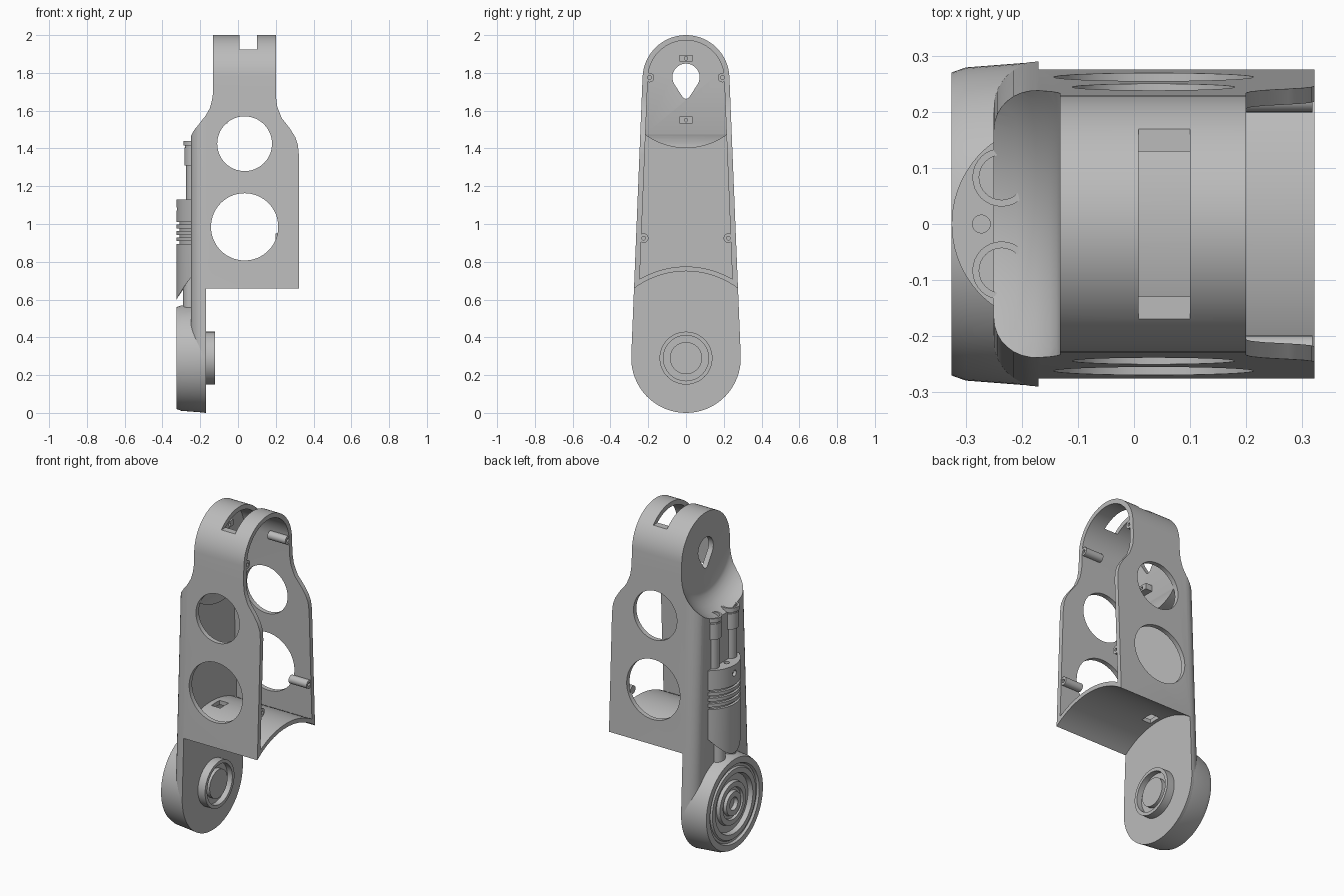
import bpy, bmesh
from math import sin, cos, pi, asin, radians

cube = bpy.data.objects.get("Cube")
if cube:
    bpy.data.objects.remove(cube)

grey = bpy.data.materials.new("grey_plastic")
grey.use_nodes = True
grey.diffuse_color = (0.5, 0.5, 0.5, 1)
grey.node_tree.nodes["Principled BSDF"].inputs["Base Color"].default_value = (0.5, 0.5, 0.5, 1)

KNEE, HIP = 0.29, 1.77      # heights of the lower and upper joint axes


def loft(name, rings):
    """Skin matching rings of points and cap both ends."""
    bm = bmesh.new()
    loops = [[bm.verts.new(p) for p in ring] for ring in rings]
    n = len(loops[0])
    for a, b in zip(loops, loops[1:]):
        for i in range(n):
            j = (i + 1) % n
            bm.faces.new((a[i], a[j], b[j], b[i]))
    bm.faces.new(loops[0])
    bm.faces.new(loops[-1])
    bmesh.ops.recalc_face_normals(bm, faces=bm.faces)
    mesh = bpy.data.meshes.new(name)
    bm.to_mesh(mesh)
    bm.free()
    mesh.materials.append(grey)
    obj = bpy.data.objects.new(name, mesh)
    bpy.context.collection.objects.link(obj)
    return obj


def lathe(name, axis, profile, centre, n=48):
    """Turn (height, radius) pairs about a line parallel to an axis."""
    rings = []
    for h, r in profile:
        ring = []
        for i in range(n):
            t = 2 * pi * i / n
            p = [centre[0] + r * cos(t), centre[1] + r * sin(t)]
            p.insert(axis, h)
            ring.append(p)
        rings.append(ring)
    return loft(name, rings)


def cylinder(name, axis, h0, h1, r, centre, n=48):
    return lathe(name, axis, [(h0, r), (h1, r)], centre, n)


def box(name, x, y, z):
    return loft(name, [[(h, y[0], z[0]), (h, y[1], z[0]), (h, y[1], z[1]), (h, y[0], z[1])] for h in x])


def capsule(x, rb, zb, rt, zt, n=32):
    """Outline of two circles of different size joined by tangents."""
    a = asin((rb - rt) / (zt - zb))
    ring = []
    for i in range(n + 1):
        t = a + (pi - 2 * a) * i / n
        ring.append((x, rt * cos(t), zt + rt * sin(t)))
    for i in range(n + 1):
        t = pi - a + (pi + 2 * a) * i / n
        ring.append((x, rb * cos(t), zb + rb * sin(t)))
    return ring


def leg_outline(x, inset=0):
    return capsule(x, 0.29 - inset, KNEE, 0.23 - inset, HIP)


def cut(obj, *cutters):
    bpy.context.view_layer.objects.active = obj
    for c in cutters:
        c.hide_render = True
        mod = obj.modifiers.new("cut", 'BOOLEAN')
        mod.operation = 'DIFFERENCE'
        mod.solver = 'EXACT'
        mod.object = c
        bpy.ops.object.modifier_apply(modifier=mod.name)
        bpy.data.objects.remove(c)


# Leg housing with a rounded outer edge
edge = [i * pi / 16 for i in range(9)]
rings = [leg_outline(-0.25 + 0.08 * (1 - cos(t)), 0.075 * (1 - sin(t))) for t in edge]
housing = loft("leg_housing", rings + [leg_outline(0.322)])

# Hollow interior, kept clear of the hip dish and the arched floor
cavity = loft("cavity", [leg_outline(-0.18, 0.028), leg_outline(0.6, 0.028)])
cut(cavity,
    cylinder("hip_step", 0, -0.5, -0.10, 0.368, (0, HIP), 96),
    cylinder("floor_arch", 0, -0.7, 0.9, 0.485, (0, KNEE), 96))

# Dished hip face and S-shaped shoulder on the open side
dish = lathe("hip_dish", 0, [(-0.5, 0.355), (-0.25, 0.355), (-0.21, 0.337), (-0.175, 0.312),
                             (-0.15, 0.285), (-0.138, 0.262), (-0.132, 0.245)], (0, HIP), 96)
shoulder_line = [(0.2, 2.1), (0.2, 1.68), (0.208, 1.62), (0.232, 1.56), (0.275, 1.505),
                 (0.303, 1.46), (0.317, 1.42), (0.322, 1.37), (0.5, 1.37), (0.5, 2.1)]
shoulder = loft("shoulder_cut", [[(x, y, z) for x, z in shoulder_line] for y in (-0.5, 0.5)])

cut(housing, cavity, dish, shoulder,
    cylinder("knee_clearance", 0, -0.17, 0.9, 0.46, (0, KNEE), 96),
    cylinder("upper_hole", 1, -0.5, 0.5, 0.145, (0.035, 1.425), 64),
    cylinder("lower_hole", 1, -0.5, 0.5, 0.178, (0.035, 0.985), 64),
    box("top_slot", (0.008, 0.10), (-0.172, 0.172), (1.925, 2.2)),
    box("floor_slot", (-0.15, -0.09), (-0.04, 0.04), (0.70, 0.82)),
    loft("hip_keyhole", [capsule(x, 0.022, 1.685, 0.072, 1.777) for x in (-0.5, 0.2)]))

# Screw posts near the open edge
for side, label in ((-1, "right"), (1, "left")):
    for y, z, x in ((0.193, 1.775, 0.198), (0.224, 0.925, 0.318)):
        lathe(label + "_screw_post", 0, [(x - 0.12, 0.025), (x, 0.025), (x, 0.01), (x - 0.04, 0.01)],
              (side * y, z), 24)

# Small clips above and below the keyhole
for z in (1.877, 1.55):
    clip = box("hip_clip", (-0.11, -0.055), (-0.035, 0.035), (z - 0.018, z + 0.018))
    cut(clip, cylinder("clip_hole", 0, -0.08, 0.1, 0.009, (0, z), 16))

# Knee disc with concentric grooves on its outer face
lathe("knee_disc", 0, [(-0.171, 0.289), (-0.30, 0.279), (-0.325, 0.27), (-0.325, 0.235), (-0.312, 0.228),
                       (-0.312, 0.215), (-0.322, 0.208), (-0.322, 0.178), (-0.295, 0.17),
                       (-0.295, 0.13), (-0.315, 0.125), (-0.315, 0.095), (-0.302, 0.09),
                       (-0.302, 0.075), (-0.32, 0.07), (-0.32, 0.038), (-0.295, 0.038)], (0, KNEE), 96)

# Knee bearing on the inner face
lathe("knee_bearing", 0, [(-0.19, 0.14), (-0.122, 0.14), (-0.122, 0.12), (-0.155, 0.12),
                          (-0.155, 0.085), (-0.13, 0.085)], (0, KNEE), 64)


# Piston block: a bulged section, ribbed in the middle, rounded below
def block_ring(z, inset=0, droop=0):
    ring = []
    for i in range(25):
        t = radians(-56 + 112 * i / 24)
        r = 0.18 - inset
        y = r * sin(t)
        ring.append((-0.145 - r * cos(t), y, z + droop * (y / 0.15) ** 2))
    return ring


levels = [block_ring(0.6, 0, 0.12)]
for i in range(4):
    z = 0.895 + i * 0.034
    levels += [block_ring(z), block_ring(z, 0.015), block_ring(z + 0.014, 0.015), block_ring(z + 0.014)]
levels.append(block_ring(1.13))
block = loft("piston_block", levels)
cut(block, cylinder("block_screw_hole", 0, -0.4, -0.305, 0.018, (0, 1.08), 20),
    cylinder("block_top_hole", 2, 1.08, 1.3, 0.016, (-0.272, 0), 20))

# Twin pistons with hollow collars
for side, label in ((-1, "right"), (1, "left")):
    lathe(label + "_piston", 2, [(1.10, 0.038), (1.31, 0.038), (1.31, 0.048), (1.405, 0.048),
                                 (1.405, 0.044), (1.415, 0.044), (1.415, 0.052), (1.44, 0.052),
                                 (1.44, 0.04), (1.38, 0.04)], (-0.236, side * 0.083), 32)
    cylinder(label + "_piston_foot", 2, 0.52, 0.75, 0.04, (-0.25, side * 0.05), 32)

# Smooth curved faces, keep real edges sharp
bpy.ops.object.select_all(action='DESELECT')
for obj in bpy.context.collection.objects:
    if obj.type == 'MESH' and obj.data.materials and obj.data.materials[0] == grey:
        obj.select_set(True)
        bpy.context.view_layer.objects.active = obj
bpy.ops.object.shade_smooth_by_angle(angle=radians(30))
